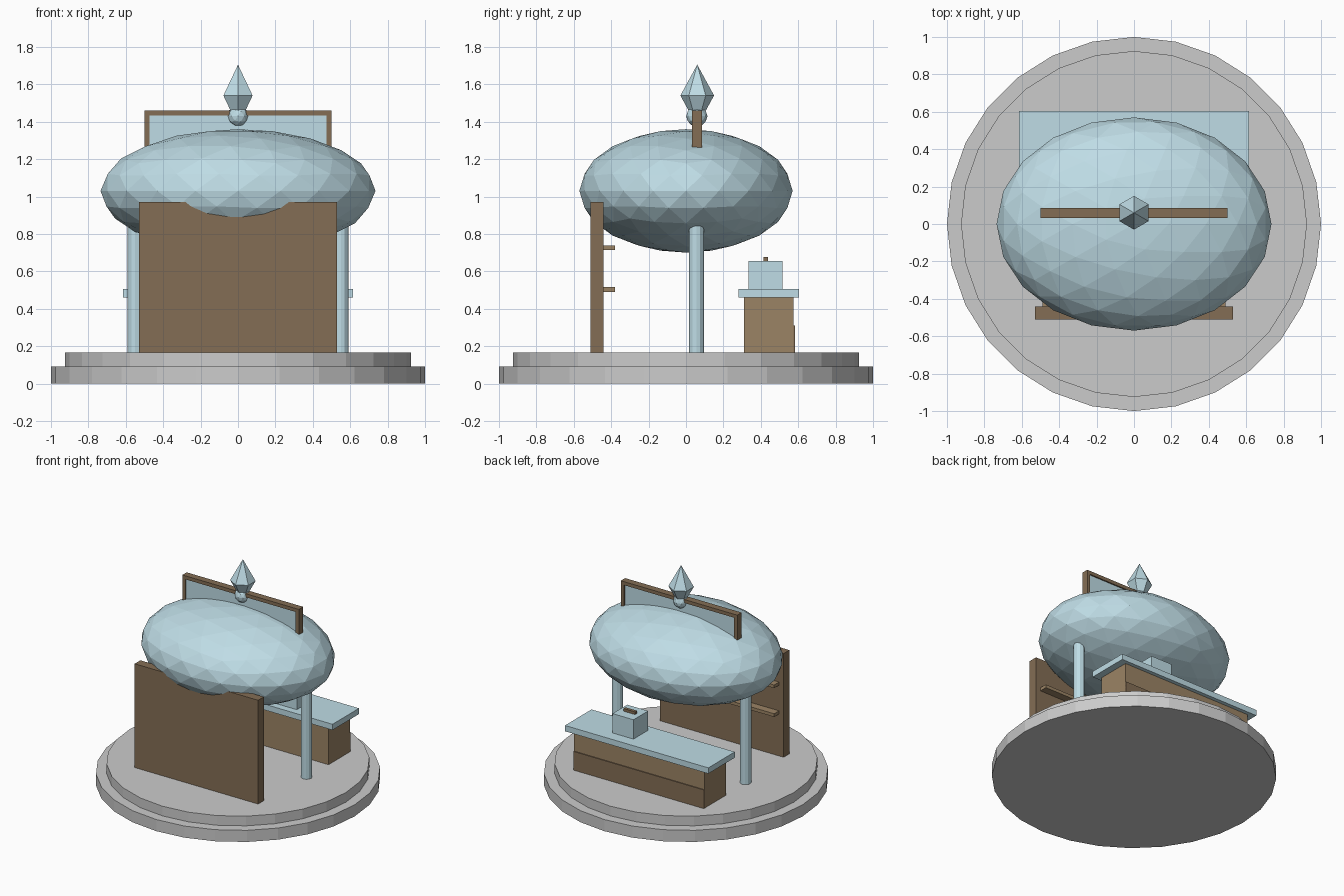
import bpy, bmesh, math
from mathutils import Matrix

if "Cube" in bpy.data.objects:
    bpy.data.objects.remove(bpy.data.objects["Cube"])


def material(name, rgb):
    m = bpy.data.materials.new(name)
    m.diffuse_color = (*rgb, 1)
    m.use_nodes = True
    m.node_tree.nodes["Principled BSDF"].inputs["Base Color"].default_value = m.diffuse_color
    return m


BLUE = material("pale_blue", (0.52, 0.72, 0.79))
WOOD = material("dark_wood", (0.23, 0.155, 0.09))
LIGHT_WOOD = material("light_wood", (0.33, 0.23, 0.13))


def finish(name, bm, mat):
    mesh = bpy.data.meshes.new(name)
    bm.to_mesh(mesh)
    bm.free()
    ob = bpy.data.objects.new(name, mesh)
    bpy.context.collection.objects.link(ob)
    if mat:
        mesh.materials.append(mat)
    return ob


def box(name, x, y, z, mat):
    """Box from (min, max) ranges on each axis."""
    bm = bmesh.new()
    bmesh.ops.create_cube(bm, size=1)
    for v in bm.verts:
        v.co = [(r[0] + r[1]) / 2 + c * (r[1] - r[0]) for r, c in zip((x, y, z), v.co)]
    return finish(name, bm, mat)


def prism(name, sides, r1, r2, z, mat, xy=(0, 0), turn=0):
    """Cylinder or cone between two heights."""
    bm = bmesh.new()
    mat4 = Matrix.Translation((*xy, (z[0] + z[1]) / 2)) @ Matrix.Rotation(turn, 4, 'Z')
    bmesh.ops.create_cone(bm, cap_ends=True, segments=sides, radius1=r1, radius2=r2,
                          depth=z[1] - z[0], matrix=mat4)
    return finish(name, bm, mat)


def ball(name, centre, radii, level, mat):
    bm = bmesh.new()
    bmesh.ops.create_icosphere(bm, subdivisions=level, radius=1,
                               matrix=Matrix.Translation(centre) @ Matrix.Diagonal((*radii, 1)))
    return finish(name, bm, mat)


# Stepped round plinth
prism("base_step", 28, 1.0, 1.0, (0, 0.09), None)
prism("floor_step", 28, 0.925, 0.925, (0.09, 0.165), None)

# Faceted canopy and its two posts
ball("canopy", (0, 0, 1.03), (0.735, 0.57, 0.33), 3, BLUE)
for side, label in ((-1, "left"), (1, "right")):
    prism(f"{label}_post", 12, 0.04, 0.04, (0.165, 0.92), BLUE, (0.55 * side, 0.055))

# Wall panel with two shelves on its inner side
box("wall_panel", (-0.53, 0.53), (-0.51, -0.44), (0.165, 0.97), WOOD)
for i, z in enumerate((0.49, 0.713)):
    box(f"shelf_{i + 1}", (-0.49, 0.49), (-0.45, -0.38), (z, z + 0.025), LIGHT_WOOD)

# Counter
box("counter_body", (-0.56, 0.56), (0.31, 0.575), (0.165, 0.46), LIGHT_WOOD)
box("counter_kick_board", (-0.56, 0.56), (0.57, 0.582), (0.165, 0.31), WOOD)
box("counter_top", (-0.615, 0.615), (0.28, 0.605), (0.46, 0.505), BLUE)

# Small box on the counter
box("counter_box", (0.09, 0.27), (0.335, 0.515), (0.505, 0.655), BLUE)
box("counter_box_slot", (0.13, 0.23), (0.414, 0.438), (0.65, 0.676), WOOD)

# Framed sign board on the roof
box("sign_board", (-0.48, 0.48), (0.04, 0.075), (1.12, 1.44), BLUE)
box("sign_frame_top", (-0.5, 0.5), (0.032, 0.085), (1.433, 1.46), WOOD)
for side, label in ((-1, "left"), (1, "right")):
    xs = sorted((0.473 * side, 0.5 * side))
    box(f"sign_frame_{label}", xs, (0.032, 0.085), (1.12, 1.433), WOOD)

# Finial: ball and six-sided crystal
ball("finial_ball", (0, 0.058, 1.43), (0.057, 0.057, 0.057), 2, BLUE)
crystal = bmesh.new()
ring = [crystal.verts.new((0.09 * math.sin(k * math.pi / 3),
                           0.06 + 0.09 * math.cos(k * math.pi / 3), 1.54)) for k in range(6)]
tip = crystal.verts.new((0, 0.06, 1.705))
foot = crystal.verts.new((0, 0.06, 1.375))
for k in range(6):
    a, b = ring[k], ring[(k + 1) % 6]
    crystal.faces.new((b, a, tip))
    crystal.faces.new((a, b, foot))
finish("finial_crystal", crystal, BLUE)
